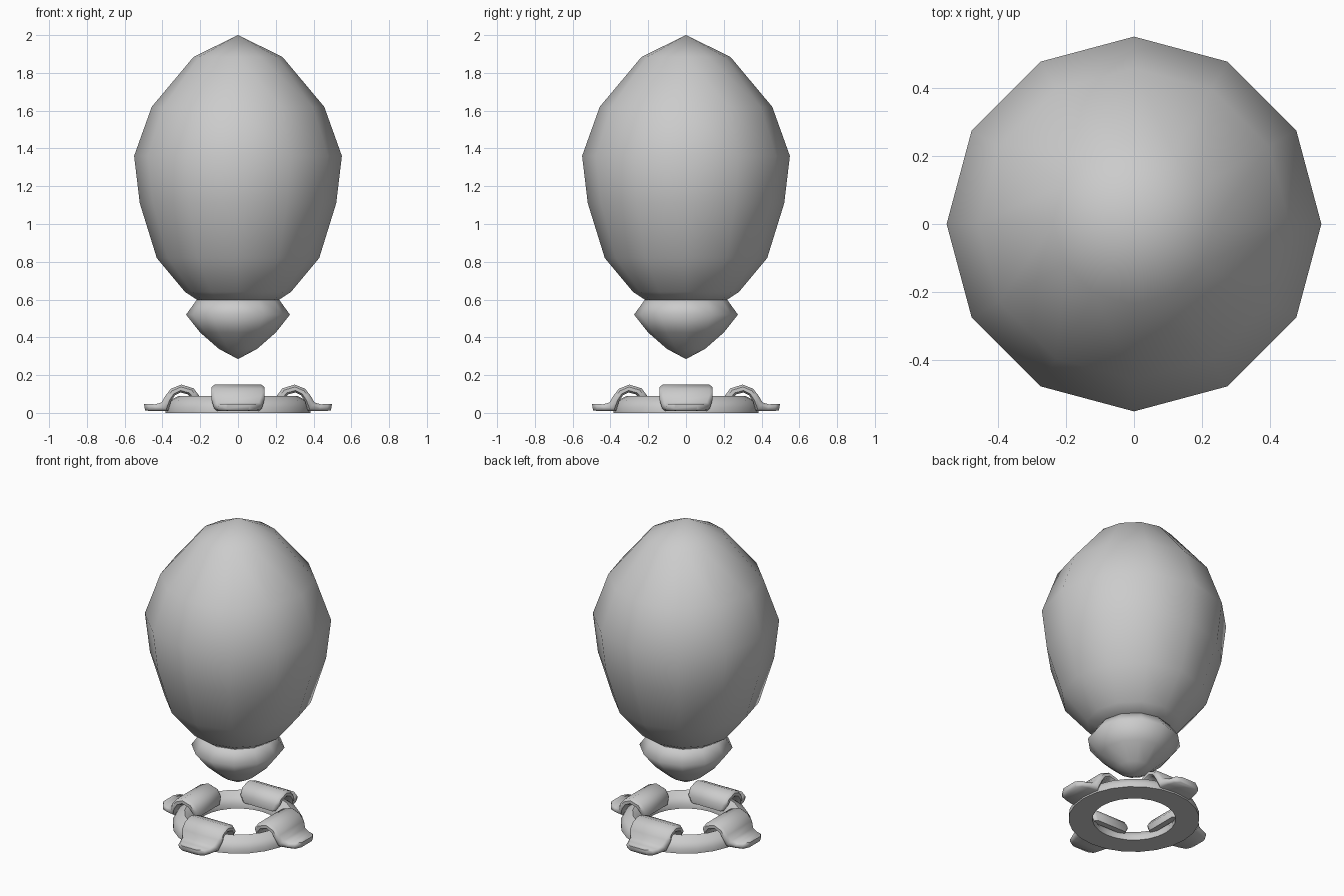
import bpy, bmesh, math
from mathutils import Vector, Matrix

if "Cube" in bpy.data.objects:
    bpy.data.objects.remove(bpy.data.objects["Cube"])


def finish(name, bm, angle=None):
    bmesh.ops.recalc_face_normals(bm, faces=bm.faces[:])
    me = bpy.data.meshes.new(name)
    bm.to_mesh(me)
    bm.free()
    ob = bpy.data.objects.new(name, me)
    bpy.context.collection.objects.link(ob)
    bpy.ops.object.select_all(action='DESELECT')
    ob.select_set(True)
    bpy.context.view_layer.objects.active = ob
    if angle is None:
        bpy.ops.object.shade_smooth()
    else:
        bpy.ops.object.shade_smooth_by_angle(angle=math.radians(angle))
    return ob


def lathe(name, profile, sides, closed=False, angle=None):
    bm = bmesh.new()
    vs = [bm.verts.new((r, 0, z)) for r, z in profile]
    pairs = list(zip(vs, vs[1:] + vs[:1])) if closed else list(zip(vs, vs[1:]))
    es = [bm.edges.new(p) for p in pairs]
    bmesh.ops.spin(bm, geom=vs + es, cent=(0, 0, 0), axis=(0, 0, 1),
                   angle=math.tau, steps=sides)
    bmesh.ops.remove_doubles(bm, verts=bm.verts[:], dist=1e-4)
    return finish(name, bm, angle)


# Large egg-shaped body, 12 sides
lathe("balloon_body", [(0, 2.0), (0.235, 1.885), (0.457, 1.62), (0.55, 1.36),
                       (0.52, 1.11), (0.43, 0.82), (0.28, 0.64), (0.215, 0.597),
                       (0, 0.597)], 12, angle=60)

# Pointed bulb under the body
lathe("lower_bulb", [(0, 0.61), (0.21, 0.61), (0.275, 0.52), (0.2, 0.425),
                     (0.1, 0.338), (0, 0.285)], 12)

# Base ring with a flat underside
lathe("base_ring", [(0.245, 0), (0.385, 0), (0.385, 0.03), (0.365, 0.065),
                    (0.315, 0.09), (0.265, 0.065), (0.245, 0.03)],
      24, closed=True, angle=50)

# Clamp stations: outer r, z; inner r, z; half width
STATIONS = [
    (0.205, 0.045, 0.242, 0.045, 0.115),
    (0.205, 0.09, 0.247, 0.075, 0.135),
    (0.235, 0.13, 0.265, 0.098, 0.14),
    (0.30, 0.15, 0.305, 0.108, 0.14),
    (0.355, 0.128, 0.335, 0.092, 0.14),
    (0.385, 0.09, 0.355, 0.06, 0.14),
    (0.405, 0.055, 0.37, 0.01, 0.125),
    (0.44, 0.045, 0.43, 0.01, 0.11),
    (0.475, 0.048, 0.47, 0.01, 0.095),
    (0.498, 0.048, 0.492, 0.014, 0.06),
]
# Rounded-rectangle section: width fraction, thickness fraction
SECTION = [(-0.88, 0), (0.88, 0), (1, 0.25), (1, 0.7), (0.88, 1),
           (-0.88, 1), (-1, 0.7), (-1, 0.25)]


def clamp(name, turn):
    bm = bmesh.new()
    loops = []
    for ro, zo, ri, zi, w in STATIONS:
        a, b = Vector((ri, 0, zi)), Vector((ro, 0, zo))
        loops.append([bm.verts.new(a.lerp(b, t) + Vector((0, s * w, 0)))
                      for s, t in SECTION])
    n = len(SECTION)
    for p, q in zip(loops, loops[1:]):
        for i in range(n):
            j = (i + 1) % n
            bm.faces.new((p[i], p[j], q[j], q[i]))
    bm.faces.new(loops[0])
    bm.faces.new(loops[-1])
    bmesh.ops.rotate(bm, verts=bm.verts[:], cent=(0, 0, 0),
                     matrix=Matrix.Rotation(turn, 3, 'Z'))
    return finish(name, bm, 50)


# Four clamps hugging the ring
for k, side in enumerate(("right", "back", "left", "front")):
    clamp(side + "_clamp", k * math.pi / 2)
